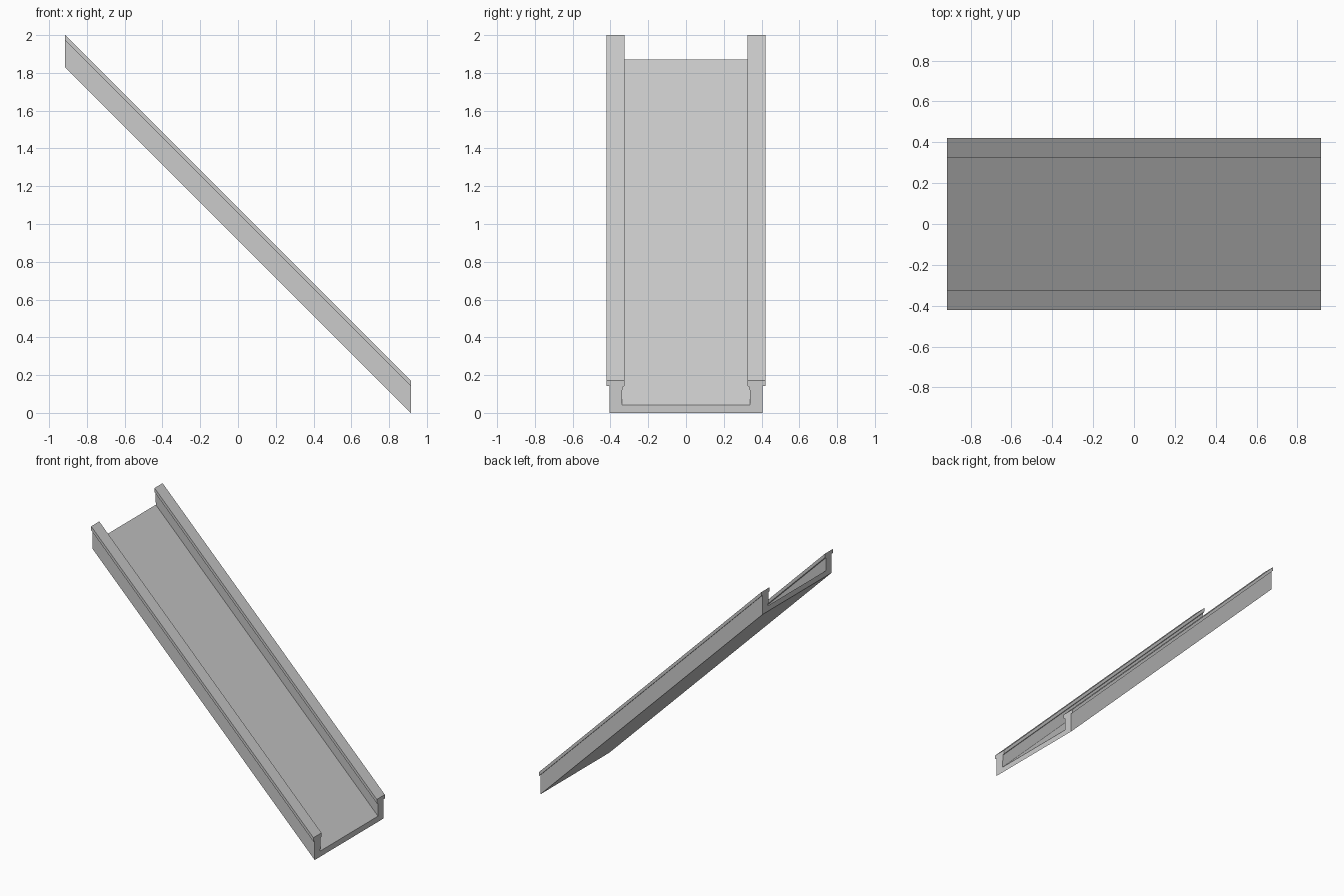
import bpy, bmesh

if "Cube" in bpy.data.objects:
    bpy.data.objects.remove(bpy.data.objects["Cube"])

HALF_LEN = 0.915   # half run along x
RISE = 1.828       # height gained from the low end to the high end

# Half cross-section at the low end (y, z): underside, outer wall, lip, inner wall, floor
half = [(0.405, 0.0), (0.405, 0.143), (0.42, 0.143), (0.42, 0.172),
        (0.325, 0.172), (0.325, 0.143), (0.337, 0.137), (0.34, 0.042)]
profile = half + [(-y, z) for y, z in reversed(half)]

# Sloped channel with vertically cut ends
bm = bmesh.new()
low = [bm.verts.new((HALF_LEN, y, z)) for y, z in profile]
high = [bm.verts.new((-HALF_LEN, y, z + RISE)) for y, z in profile]
n = len(profile)
for i in range(n):
    j = (i + 1) % n
    bm.faces.new((low[i], low[j], high[j], high[i]))
bm.faces.new(low)
bm.faces.new(high[::-1])
bmesh.ops.recalc_face_normals(bm, faces=bm.faces)

mesh = bpy.data.meshes.new("sloped_channel")
bm.to_mesh(mesh)
bm.free()
channel = bpy.data.objects.new("sloped_channel", mesh)
bpy.context.collection.objects.link(channel)
